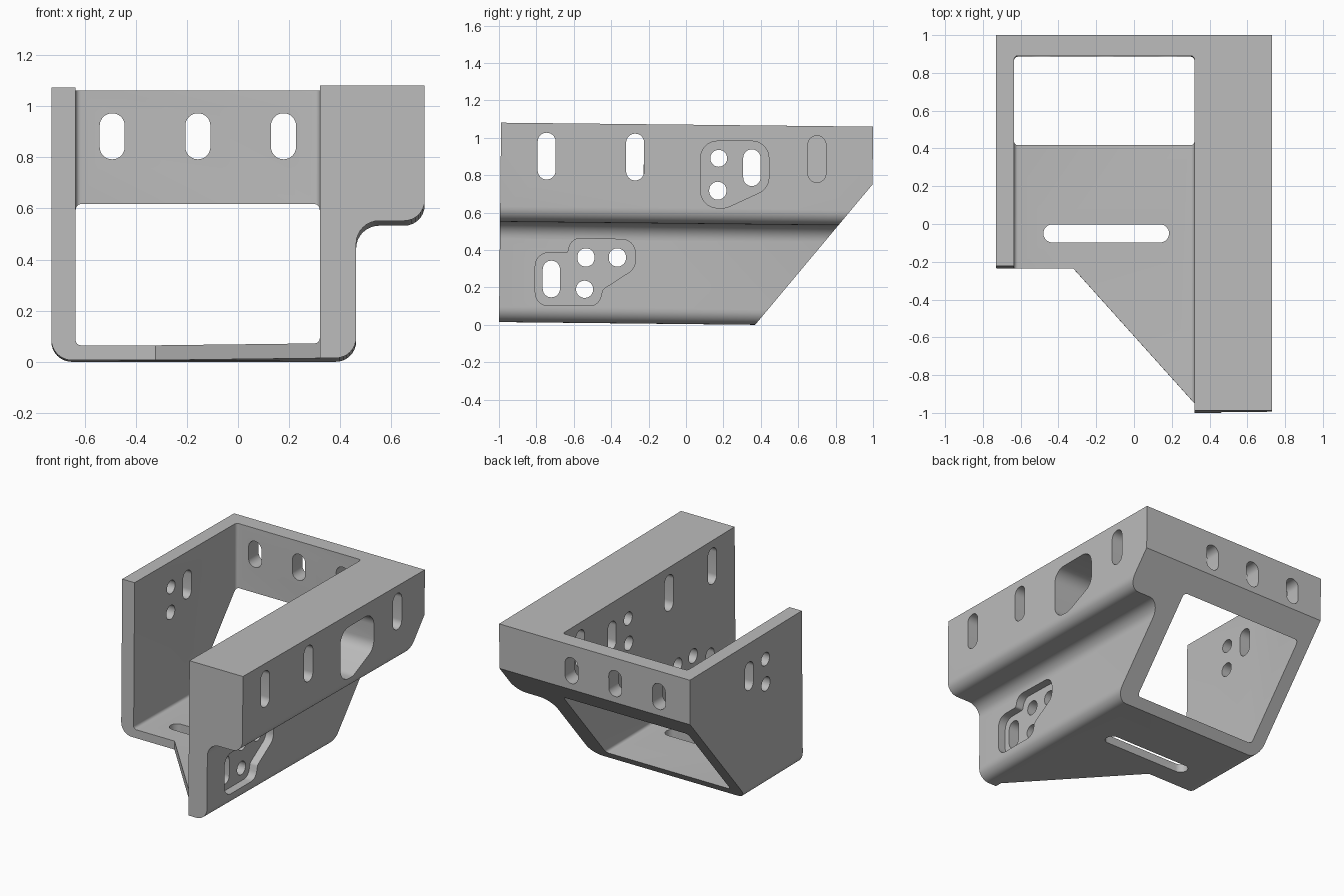
import bpy, bmesh, math
from mathutils import Vector, Matrix

if "Cube" in bpy.data.objects:
    bpy.data.objects.remove(bpy.data.objects["Cube"])

grey = bpy.data.materials.new("plain grey")
grey.diffuse_color = (0.5, 0.5, 0.5, 1)
grey.use_nodes = True
grey.node_tree.nodes["Principled BSDF"].inputs["Base Color"].default_value = grey.diffuse_color


def rounded(corners, steps=8):
    """Outline from (a, b, radius) corners, each rounded by an arc."""
    out = []
    for i, (a, b, r) in enumerate(corners):
        p = Vector((a, b))
        if r == 0:
            out.append(p)
            continue
        u = (Vector(corners[i - 1][:2]) - p).normalized()
        v = (Vector(corners[(i + 1) % len(corners)][:2]) - p).normalized()
        half = u.angle(v) / 2
        mid = p + (u + v).normalized() * r / math.sin(half)
        s = p + u * r / math.tan(half) - mid
        e = p + v * r / math.tan(half) - mid
        sweep = s.angle_signed(e)
        for k in range(steps + 1):
            out.append(mid + Matrix.Rotation(-sweep * k / steps, 2) @ s)
    return out


def to_object(name, bm):
    bmesh.ops.recalc_face_normals(bm, faces=bm.faces)
    me = bpy.data.meshes.new(name)
    bm.to_mesh(me)
    bm.free()
    me.materials.append(grey)
    ob = bpy.data.objects.new(name, me)
    bpy.context.collection.objects.link(ob)
    return ob


def prism(name, corners, axis, lo, hi):
    """Extrude an outline along x, y or z."""
    place = {"x": lambda p, t: (t, p.x, p.y),
             "y": lambda p, t: (p.x, t, p.y),
             "z": lambda p, t: (p.x, p.y, t)}[axis]
    pts = rounded(corners)
    bm = bmesh.new()
    a = [bm.verts.new(place(p, lo)) for p in pts]
    b = [bm.verts.new(place(p, hi)) for p in pts]
    bm.faces.new(a)
    bm.faces.new(b)
    for i in range(len(pts)):
        j = (i + 1) % len(pts)
        bm.faces.new((a[i], a[j], b[j], b[i]))
    return to_object(name, bm)


def slot(a, b, w, h):
    """Outline of a round-ended slot; equal width and height give a circle."""
    r = min(w, h) / 2 - 0.0005
    return [(a - w/2, b - h/2, r), (a + w/2, b - h/2, r),
            (a + w/2, b + h/2, r), (a - w/2, b + h/2, r)]


def cut(body, tool):
    mod = body.modifiers.new("cut", "BOOLEAN")
    mod.operation, mod.solver, mod.object = "DIFFERENCE", "EXACT", tool
    bpy.context.view_layer.objects.active = body
    bpy.ops.object.modifier_apply(modifier=mod.name)
    bpy.data.objects.remove(tool)


# Bracket body: stepped profile run front to back
bracket = prism("bracket", [
    (-0.73, 0, 0.08), (0.462, 0, 0.08), (0.462, 0.537, 0.09), (0.73, 0.537, 0.08),
    (0.73, 1.066, 0), (-0.73, 1.066, 0)], "y", -1, 0.989)

# Inner cavity with small fillets
bm = bmesh.new()
bmesh.ops.create_cube(bm, size=1)
lo, hi = Vector((-0.635, -1.3, 0.058)), Vector((0.32, 0.879, 1.4))
for v in bm.verts:
    v.co = [(l + h) / 2 + c * (h - l) for l, h, c in zip(lo, hi, v.co)]
bmesh.ops.bevel(bm, geom=bm.edges[:], offset=0.02, segments=4, profile=0.5,
                affect="EDGES")
cut(bracket, to_object("cavity", bm))

# Sloped back underside, and shortened left wall with diagonal floor edge
cut(bracket, prism("slope", [(0.288, -0.1, 0), (1.071, 0.857, 0), (1.5, 0.857, 0),
                             (1.5, -0.1, 0)], "x", -1, 1))
cut(bracket, prism("front_trim", [(-1, -1.2, 0), (0.32, -1.2, 0), (0.32, -0.95, 0),
                                  (-0.322, -0.235, 0), (-1, -0.235, 0)], "z", -0.5, 1.5))

# The whole bracket leans very slightly
bracket.data.transform(Matrix.Translation((0, 0, 0.004)) @ Matrix.Rotation(-0.0107, 4, "X"))

# Slots in the back wall and floor
for x in (-0.492, -0.157, 0.178):
    cut(bracket, prism("back_slot", slot(x, 0.882, 0.098, 0.18), "y", 0.8, 1.2))
cut(bracket, prism("floor_slot", slot(-0.147, -0.05, 0.665, 0.096), "z", -0.2, 0.2))

# Long slots through the thick right wall
for y, z in ((-0.745, 0.902), (-0.272, 0.897), (0.7, 0.886)):
    cut(bracket, prism("wall_slot", slot(y, z, 0.096, 0.25), "x", 0.2, 1))

# Recessed pockets on the right side
cut(bracket, prism("upper_pocket", [
    (0.078, 0.625, 0.09), (0.215, 0.625, 0.09), (0.443, 0.73, 0.09),
    (0.443, 0.982, 0.09), (0.078, 0.982, 0.09)], "x", 0.415, 1))
cut(bracket, prism("lower_pocket", [
    (-0.806, 0.102, 0.07), (-0.468, 0.102, 0.06), (-0.445, 0.19, 0.03),
    (-0.272, 0.302, 0.07), (-0.272, 0.455, 0.07), (-0.612, 0.463, 0.06),
    (-0.632, 0.385, 0.015), (-0.806, 0.385, 0.07)], "x", 0.405, 0.6))

# Hole group through both side walls, and the lower group through the right wall
for y, z, h, start in ((0.175, 0.89, 0.09, -1), (0.17, 0.717, 0.096, -1),
                       (0.352, 0.84, 0.196, -1), (-0.72, 0.245, 0.196, 0),
                       (-0.535, 0.36, 0.098, 0), (-0.367, 0.36, 0.098, 0),
                       (-0.542, 0.19, 0.092, 0)):
    cut(bracket, prism("mount_hole", slot(y, z, min(h, 0.092), h), "x", start, 0.6))

bpy.context.view_layer.objects.active = bracket
bracket.select_set(True)
bpy.ops.object.shade_smooth_by_angle(angle=math.radians(30))
